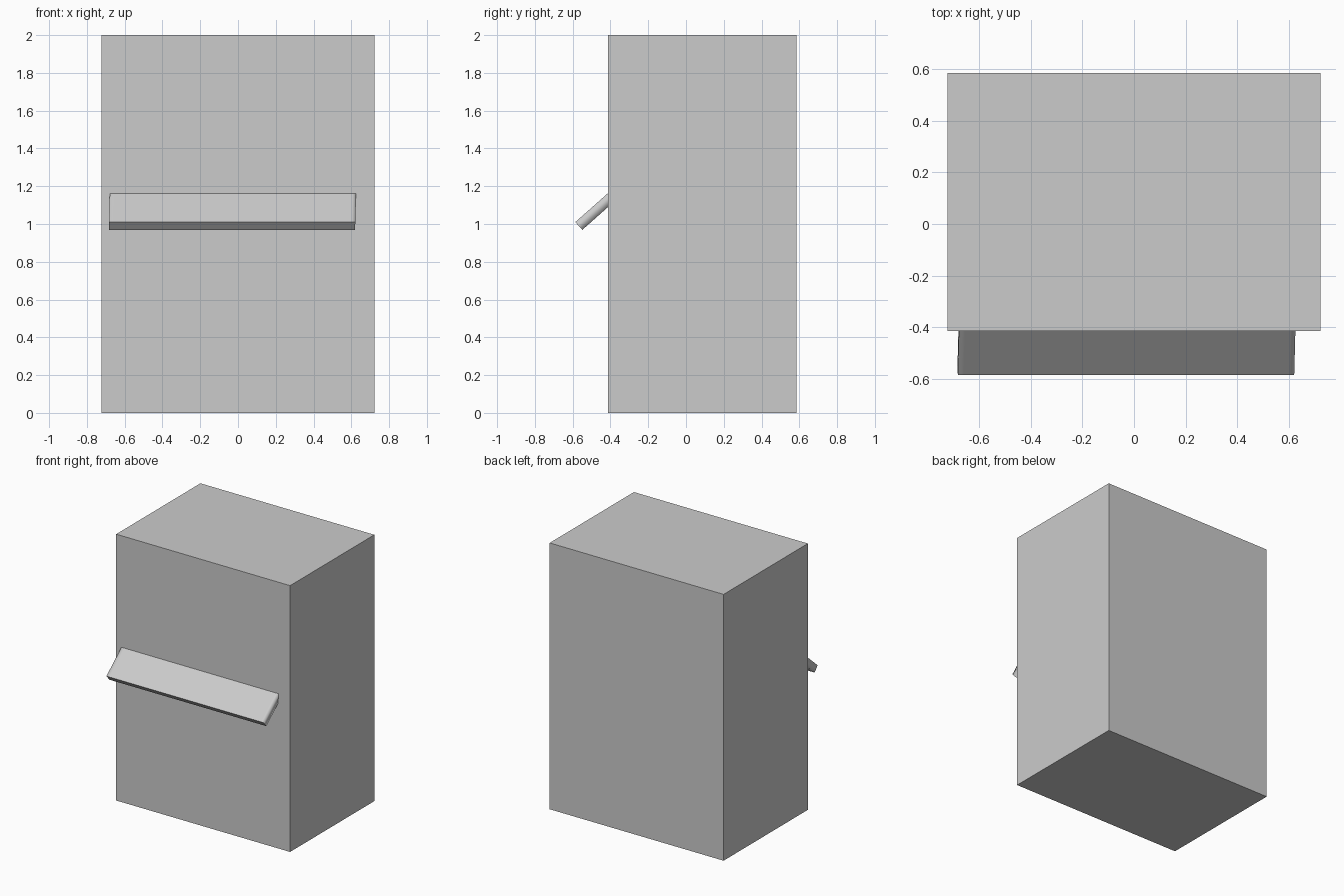
import bpy, bmesh
from mathutils import Vector

if "Cube" in bpy.data.objects:
    bpy.data.objects.remove(bpy.data.objects["Cube"])


def make_object(name, bm):
    bmesh.ops.recalc_face_normals(bm, faces=bm.faces)
    mesh = bpy.data.meshes.new(name)
    bm.to_mesh(mesh)
    bm.free()
    obj = bpy.data.objects.new(name, mesh)
    bpy.context.collection.objects.link(obj)
    return obj


# Main cabinet body
bm = bmesh.new()
bmesh.ops.create_cube(bm, size=1)
bmesh.ops.scale(bm, vec=(1.445, 1.0, 2.0), verts=bm.verts)
bmesh.ops.translate(bm, vec=(0, 0.086, 1.0), verts=bm.verts)
make_object("cabinet_body", bm)

# Sloping front flap: tilted slab profile (y, z) swept across x,
# with support loops near the ends for softly shaded edges
profile = [(-0.586, 1.010), (-0.401, 1.174), (-0.364, 1.133), (-0.549, 0.969)]
stations = [-0.683, -0.66, 0.60, 0.621]
bm = bmesh.new()
rings = []
for x in stations:
    # tiny sideways skew along the slope
    rings.append([bm.verts.new(Vector((x + 0.03 * (z - 1.01), y, z))) for y, z in profile])
for a, b in zip(rings, rings[1:]):
    for i in range(4):
        j = (i + 1) % 4
        bm.faces.new((a[i], a[j], b[j], b[i]))
bm.faces.new(rings[0])
bm.faces.new(rings[-1])

# Smooth round the ends, crisp along the lip and the hidden back
for f in bm.faces:
    f.smooth = True
for ring in rings:
    for v in ring:
        for e in v.link_edges:
            d = e.verts[0].co - e.verts[1].co
            if abs(d.x) > 0.015:
                e.smooth = False
for ring in (rings[0], rings[-1]):
    for i in (1, 3):
        bm.edges.get((ring[i], ring[(i + 1) % 4])).smooth = False
make_object("front_flap", bm)
